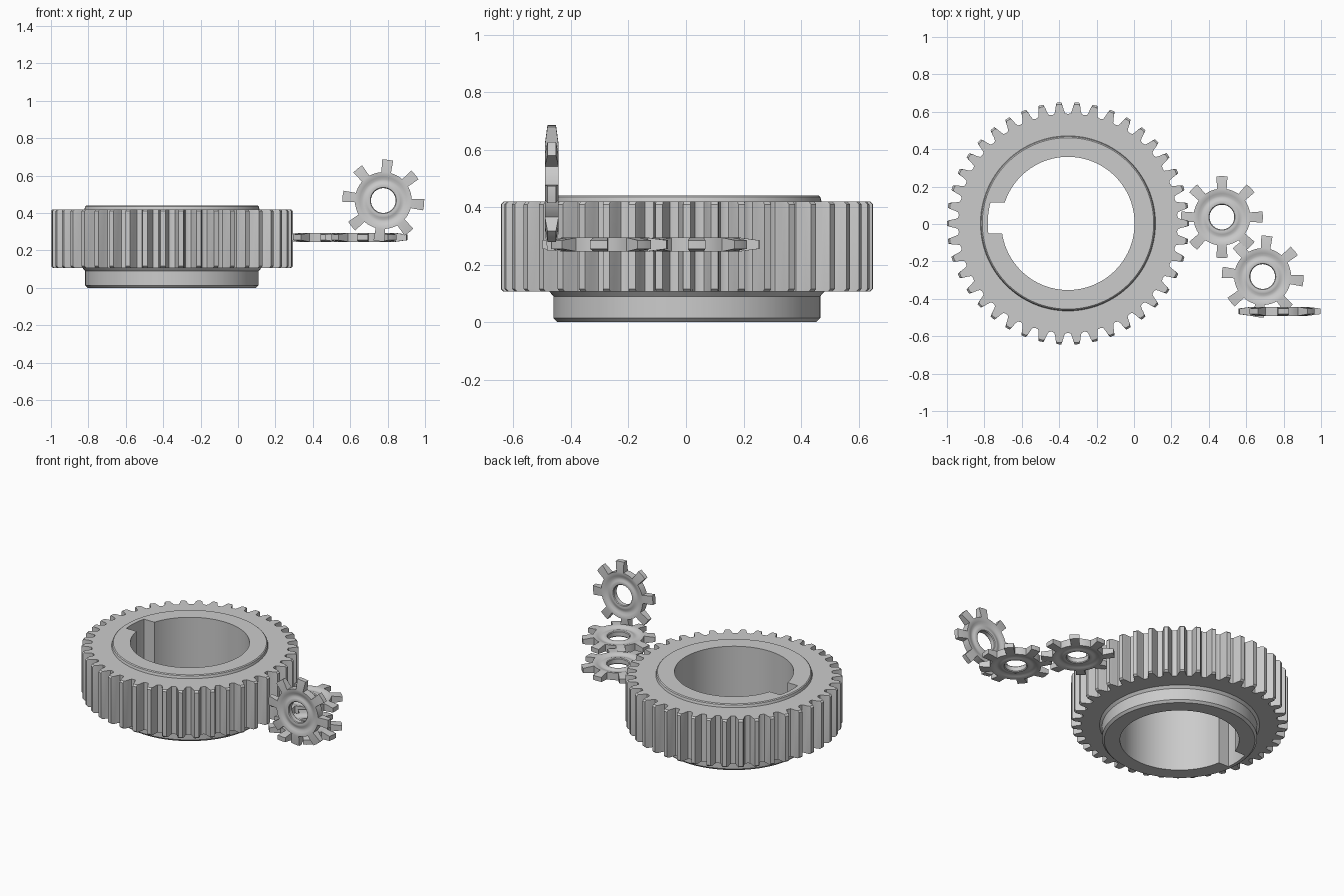
import bpy, bmesh
from math import sin, cos, radians, pi

if "Cube" in bpy.data.objects:
    bpy.data.objects.remove(bpy.data.objects["Cube"])


def loft(bm, rings):
    """Join rings of equal length into a closed strip; return vertex rings."""
    vs = [[bm.verts.new(p) for p in r] for r in rings]
    n = len(vs[0])
    faces = []
    for a, b in zip(vs, vs[1:] + vs[:1]):
        faces.append([bm.faces.new((a[i], a[(i + 1) % n], b[(i + 1) % n], b[i])) for i in range(n)])
    return vs, faces


def finish(bm, name, angle=30):
    bmesh.ops.recalc_face_normals(bm, faces=bm.faces[:])
    me = bpy.data.meshes.new(name)
    bm.to_mesh(me)
    bm.free()
    ob = bpy.data.objects.new(name, me)
    bpy.context.collection.objects.link(ob)
    bpy.ops.object.select_all(action='DESELECT')
    ob.select_set(True)
    bpy.context.view_layer.objects.active = ob
    bpy.ops.object.shade_smooth_by_angle(angle=radians(angle))
    return ob


# Large gear: toothed band, hub, raised top boss, bore
TEETH = 42
TOOTH = [(-0.5, 0.585), (-0.33, 0.589), (-0.26, 0.605), (-0.2, 0.628), (-0.13, 0.648),
         (0.13, 0.648), (0.2, 0.628), (0.26, 0.605), (0.33, 0.589)]
angles = [((k + t) * 2 * pi / TEETH, r) for k in range(TEETH) for t, r in TOOTH]


def circle(r, z):
    return [(r * cos(a), r * sin(a), z) for a, _ in angles]


def toothed(z, cap=1.0):
    return [(min(r, cap) * cos(a), min(r, cap) * sin(a), z) for a, r in angles]


bm = bmesh.new()
loft(bm, [circle(0.356, 0.0), circle(0.45, 0.0), circle(0.464, 0.014), circle(0.464, 0.09),
          circle(0.478, 0.106), toothed(0.106, 0.638), toothed(0.116), toothed(0.41),
          toothed(0.42, 0.638), circle(0.468, 0.42), circle(0.464, 0.436),
          circle(0.458, 0.441), circle(0.356, 0.441)])
gear = finish(bm, "large_gear")
gear.location = (-0.353, 0.003, 0)

# Keyway cutter
bm = bmesh.new()
outline = [(-0.30, 0.112), (-0.30, -0.055)]
a0, a1 = radians(187.2), radians(164.8)
outline += [(0.429 * cos(a0 + (a1 - a0) * i / 8), 0.429 * sin(a0 + (a1 - a0) * i / 8)) for i in range(9)]
base = bm.faces.new([bm.verts.new((x, y, -0.1)) for x, y in outline])
ext = bmesh.ops.extrude_face_region(bm, geom=[base])
bmesh.ops.translate(bm, vec=(0, 0, 0.7), verts=[g for g in ext['geom'] if isinstance(g, bmesh.types.BMVert)])
cutter = finish(bm, "keyway_cutter")
cutter.location = gear.location
cutter.hide_render = True
mod = gear.modifiers.new("keyway", 'BOOLEAN')
mod.operation, mod.object, mod.solver = 'DIFFERENCE', cutter, 'EXACT'
bpy.context.view_layer.objects.active = gear
bpy.ops.object.modifier_apply(modifier=mod.name)
bpy.data.objects.remove(cutter)


# Small eight-tooth gear: grooved ring body with tapered teeth pulled from its rim
def small_gear(name, location, phase, tilt=0):
    stations = [45 * k + d for k in range(8) for d in (-9.5, -3, 3, 9.5, 16, 22.5, 29)]
    half = [(0.066, 0.014), (0.07, 0.019), (0.082, 0.021), (0.092, 0.018), (0.102, 0.014),
            (0.113, 0.014), (0.125, 0.019), (0.138, 0.023), (0.152, 0.024)]
    profile = half + [(r, -z) for r, z in reversed(half)]
    bm = bmesh.new()
    rings = [[(r * cos(radians(s + phase)), r * sin(radians(s + phase)), z) for s in stations]
             for r, z in profile]
    _, faces = loft(bm, rings)
    rim = faces[len(half) - 1]
    teeth = [f for i, f in enumerate(rim) if i % 7 < 3]
    ext = bmesh.ops.extrude_face_region(bm, geom=teeth)
    for v in (g for g in ext['geom'] if isinstance(g, bmesh.types.BMVert)):
        v.co.x *= 0.219 / 0.152
        v.co.y *= 0.219 / 0.152
        v.co.z *= 0.62
        # keep the tooth nearly parallel-sided
        c = v.co.copy()
        from_axis = round((math_angle(c) - phase) / 45) * 45 + phase
        off = radians(math_angle(c) - from_axis) * 0.83
        a = radians(from_axis) + off
        v.co.x, v.co.y = 0.219 * cos(a), 0.219 * sin(a)
    bmesh.ops.delete(bm, geom=[f for f in teeth if f.is_valid], context='FACES')
    ob = finish(bm, name, 32)
    ob.location = location
    ob.rotation_euler = (radians(tilt), 0, 0)


def math_angle(c):
    return c.xy.angle_signed((1, 0)) * 180 / pi


small_gear("flat_idler_gear", (0.47, 0.037, 0.27), 0)
small_gear("flat_driven_gear", (0.688, -0.281, 0.27), -6)
small_gear("upright_gear", (0.777, -0.467, 0.467), -6, 90)
